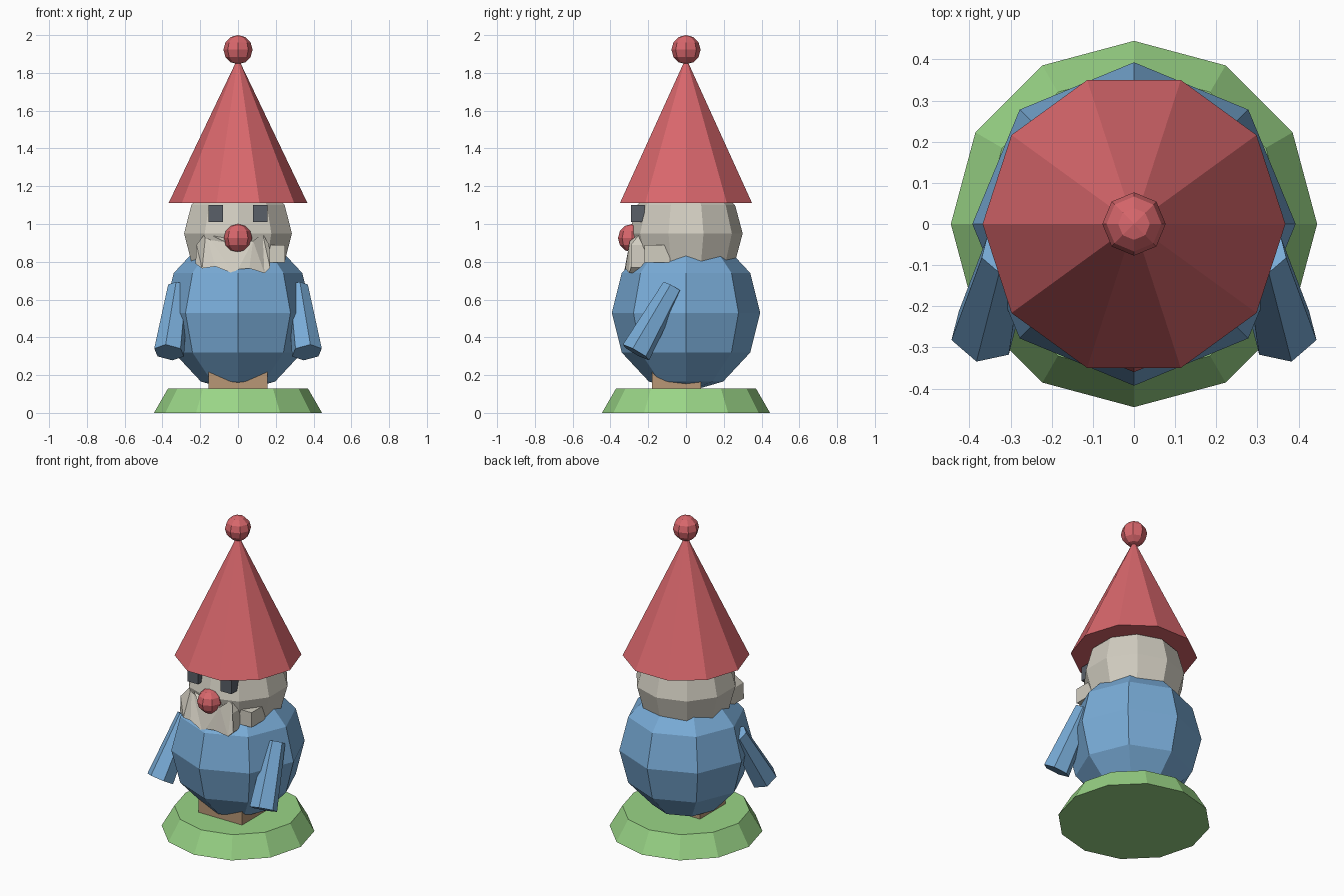
import bpy
import bmesh
from math import radians
from mathutils import Vector

old = bpy.data.objects.get("Cube")
if old:
    bpy.data.objects.remove(old, do_unlink=True)


def material(name, rgb):
    m = bpy.data.materials.new(name)
    m.use_nodes = True
    colour = (*rgb, 1)
    m.diffuse_color = colour
    m.node_tree.nodes["Principled BSDF"].inputs["Base Color"].default_value = colour
    return m


red = material("red", (0.69, 0.135, 0.15))
blue = material("blue", (0.19, 0.41, 0.68))
green = material("green", (0.32, 0.66, 0.24))
cream = material("cream", (0.64, 0.61, 0.53))
tan = material("tan", (0.48, 0.31, 0.18))
charcoal = material("charcoal", (0.1, 0.115, 0.14))


def finish(name, mat):
    o = bpy.context.object
    o.name = o.data.name = name
    o.data.materials.append(mat)
    return o


def ball(name, mat, centre, radius, segments=8, stretch=1):
    bpy.ops.mesh.primitive_uv_sphere_add(segments=segments, ring_count=6,
                                         radius=radius, location=centre)
    o = finish(name, mat)
    o.scale.z = stretch
    return o


def box(name, mat, low, high):
    low, high = Vector(low), Vector(high)
    bpy.ops.mesh.primitive_cube_add(size=1, location=(low + high) / 2)
    o = finish(name, mat)
    o.scale = high - low
    return o


def cone(name, mat, start, end, r1, r2, sides, turn=0):
    start, end = Vector(start), Vector(end)
    axis = end - start
    bpy.ops.mesh.primitive_cone_add(vertices=sides, radius1=r1, radius2=r2,
                                    depth=axis.length, location=(start + end) / 2)
    o = finish(name, mat)
    if axis.x or axis.y:
        o.rotation_euler = axis.to_track_quat("Z", "Y").to_euler()
    else:
        o.rotation_euler.z = radians(turn)
    return o


# Grassy base and feet
cone("base", green, (0, 0, 0), (0, 0, 0.13), 0.445, 0.37, 12)
box("feet", tan, (-0.155, -0.18, 0.1), (0.155, 0.08, 0.235))

# Body and head
ball("body", blue, (0, 0, 0.53), 0.393, stretch=1.07)
ball("head", cream, (0, 0, 0.95), 0.3, segments=10)

# Pointed hat with a bobble
cone("hat", red, (0, 0, 1.11), (0, 0, 1.88), 0.368, 0, 10, turn=18)
ball("bobble", red, (0, 0, 1.923), 0.077)

# Arms and eyes on both sides
for side, s in (("left", 1), ("right", -1)):
    cone(side + "_arm", blue, (s * 0.315, -0.07, 0.665), (s * 0.365, -0.265, 0.32),
         0.058, 0.083, 6)
    x = s * 0.118
    box(side + "_eye", charcoal, (x - 0.038, -0.29, 1.01), (x + 0.038, -0.22, 1.1))

ball("nose", red, (0, -0.285, 0.925), 0.075)

# Ragged beard: a front outline, curved back towards the cheeks
outline = [(-0.225, 0.79), (-0.19, 0.765), (-0.12, 0.775), (-0.03, 0.74),
           (0, 0.76), (0.06, 0.765), (0.14, 0.74), (0.17, 0.77), (0.165, 0.89),
           (0.13, 0.95), (0.08, 0.91), (-0.08, 0.91), (-0.17, 0.955), (-0.22, 0.89)]
bm = bmesh.new()
front = [bm.verts.new((x, -0.325 + 1.2 * x * x + max(0, z - 0.89), z))
         for x, z in outline]
back = [bm.verts.new((x, -0.13, z)) for x, z in outline]
bm.faces.new(front)
bm.faces.new(reversed(back))
for i in range(len(front)):
    j = (i + 1) % len(front)
    bm.faces.new((front[i], back[i], back[j], front[j]))
bmesh.ops.triangulate(bm, faces=[f for f in bm.faces if len(f.verts) > 4])
bmesh.ops.recalc_face_normals(bm, faces=bm.faces)
mesh = bpy.data.meshes.new("beard")
bm.to_mesh(mesh)
bm.free()
mesh.materials.append(cream)
bpy.context.collection.objects.link(bpy.data.objects.new("beard", mesh))

# Tuft of beard on the left cheek
box("beard_tuft", cream, (0.1, -0.22, 0.795), (0.25, -0.085, 0.89))
